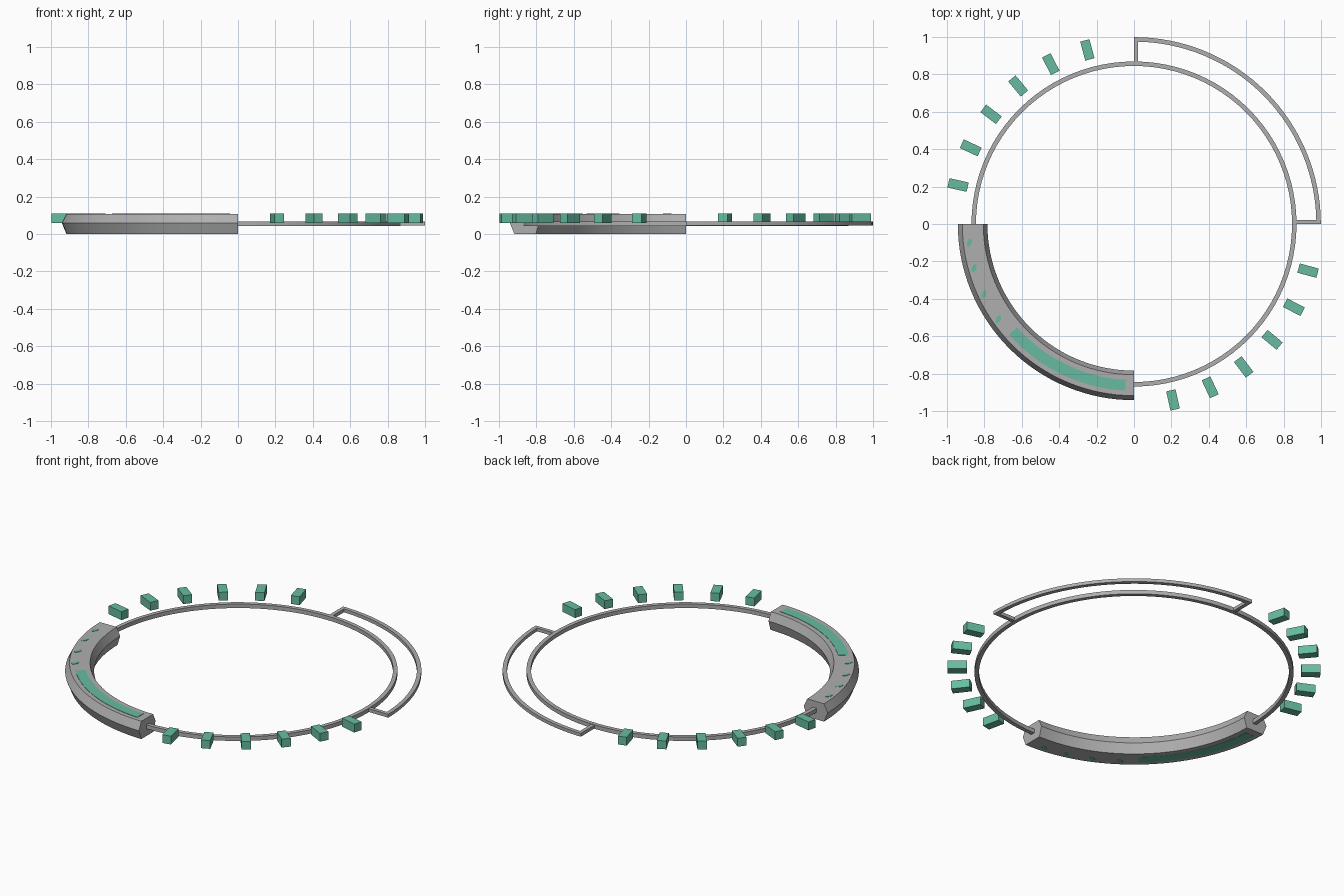
import bpy, bmesh, math
from mathutils import Matrix

if "Cube" in bpy.data.objects:
    bpy.data.objects.remove(bpy.data.objects["Cube"])


def material(name, rgb):
    m = bpy.data.materials.new(name)
    m.diffuse_color = (*rgb, 1)
    m.use_nodes = True
    m.node_tree.nodes["Principled BSDF"].inputs["Base Color"].default_value = m.diffuse_color
    return m


grey = material("metal grey", (0.43, 0.43, 0.43))
green = material("soft green", (0.135, 0.50, 0.355))


def finish(name, bm, mat, smooth=False):
    bmesh.ops.recalc_face_normals(bm, faces=bm.faces)
    me = bpy.data.meshes.new(name)
    bm.to_mesh(me)
    bm.free()
    me.materials.append(mat)
    ob = bpy.data.objects.new(name, me)
    bpy.context.collection.objects.link(ob)
    if smooth:
        bpy.ops.object.select_all(action='DESELECT')
        ob.select_set(True)
        bpy.context.view_layer.objects.active = ob
        bpy.ops.object.shade_smooth_by_angle(angle=math.radians(25))
    return ob


def sweep(name, profile, a0, a1, segs, mat):
    """Sweep an (r, z) profile around z from a0 to a1 degrees."""
    bm = bmesh.new()
    closed = abs(a1 - a0) >= 360
    rows = []
    for i in range(segs if closed else segs + 1):
        a = math.radians(a0 + (a1 - a0) * i / segs)
        rows.append([bm.verts.new((r * math.cos(a), r * math.sin(a), z)) for r, z in profile])
    n = len(profile)
    for i in range(segs):
        p, q = rows[i], rows[(i + 1) % len(rows)]
        for j in range(n):
            k = (j + 1) % n
            bm.faces.new((p[j], p[k], q[k], q[j]))
    if not closed:
        bm.faces.new(rows[0])
        bm.faces.new(rows[-1])
    return finish(name, bm, mat, True)


def rect(r0, r1, z0, z1):
    return [(r0, z0), (r1, z0), (r1, z1), (r0, z1)]


def box(name, r0, r1, width, z0, z1, angle, mat, shift=0):
    """Box lying along a radius at the given angle."""
    bm = bmesh.new()
    mtx = (Matrix.Rotation(math.radians(angle), 4, 'Z')
           @ Matrix.Translation(((r0 + r1) / 2, shift, (z0 + z1) / 2))
           @ Matrix.Diagonal((r1 - r0, width, z1 - z0, 1)))
    bmesh.ops.create_cube(bm, size=1, matrix=mtx)
    return finish(name, bm, mat)


# Thin main ring
sweep("main_ring", rect(0.845, 0.869, 0.044, 0.068), 0, 360, 96, grey)

# Raised outer quarter frame with its two end bars
sweep("outer_arc", rect(0.975, 0.999, 0.046, 0.066), 0, 90, 32, grey)
box("arc_end_bar_right", 0.86, 0.997, 0.022, 0.046, 0.066, 0, grey, 0.011)
box("arc_end_bar_back", 0.86, 0.997, 0.022, 0.046, 0.066, 90, grey, -0.011)

# Heavy hexagonal quarter body
sweep("thick_quarter_body",
      [(0.802, 0.001), (0.918, 0.001), (0.942, 0.06), (0.918, 0.108), (0.806, 0.108), (0.784, 0.06)],
      180, 270, 32, grey)

# Small blocks in two quadrants, mirrored about the diagonal
for i in range(6):
    a = 105 + 12.5 * i
    for side, ang in (("left", a), ("right", 90 - a)):
        box(f"{side}_block_{i + 1}", 0.911, 1.016, 0.051, 0.06, 0.11, ang, green)

# Inlaid strips and dots on the top and (mirrored) on the underside
for face, z0, flip in (("top", 0.107, False), ("bottom", 0.0, True)):
    s0, s1 = (183, 228.5) if flip else (221.5, 267)
    sweep(f"{face}_strip", rect(0.834, 0.892, z0, z0 + 0.003), s0, s1, 20, green)
    for i, a in enumerate((186.5, 195.4, 205.1, 215.1)):
        ang = math.radians(450 - a if flip else a)
        r = 0.886
        bm = bmesh.new()
        mtx = (Matrix.Translation((r * math.cos(ang), r * math.sin(ang), z0 + 0.0015))
               @ Matrix.Rotation(math.radians(70 if not flip else 20), 4, 'Z')
               @ Matrix.Diagonal((0.023, 0.012, 1, 1)))
        bmesh.ops.create_cone(bm, cap_ends=True, segments=12, radius1=1, radius2=1,
                              depth=0.003, matrix=mtx)
        finish(f"{face}_dot_{i + 1}", bm, green)
